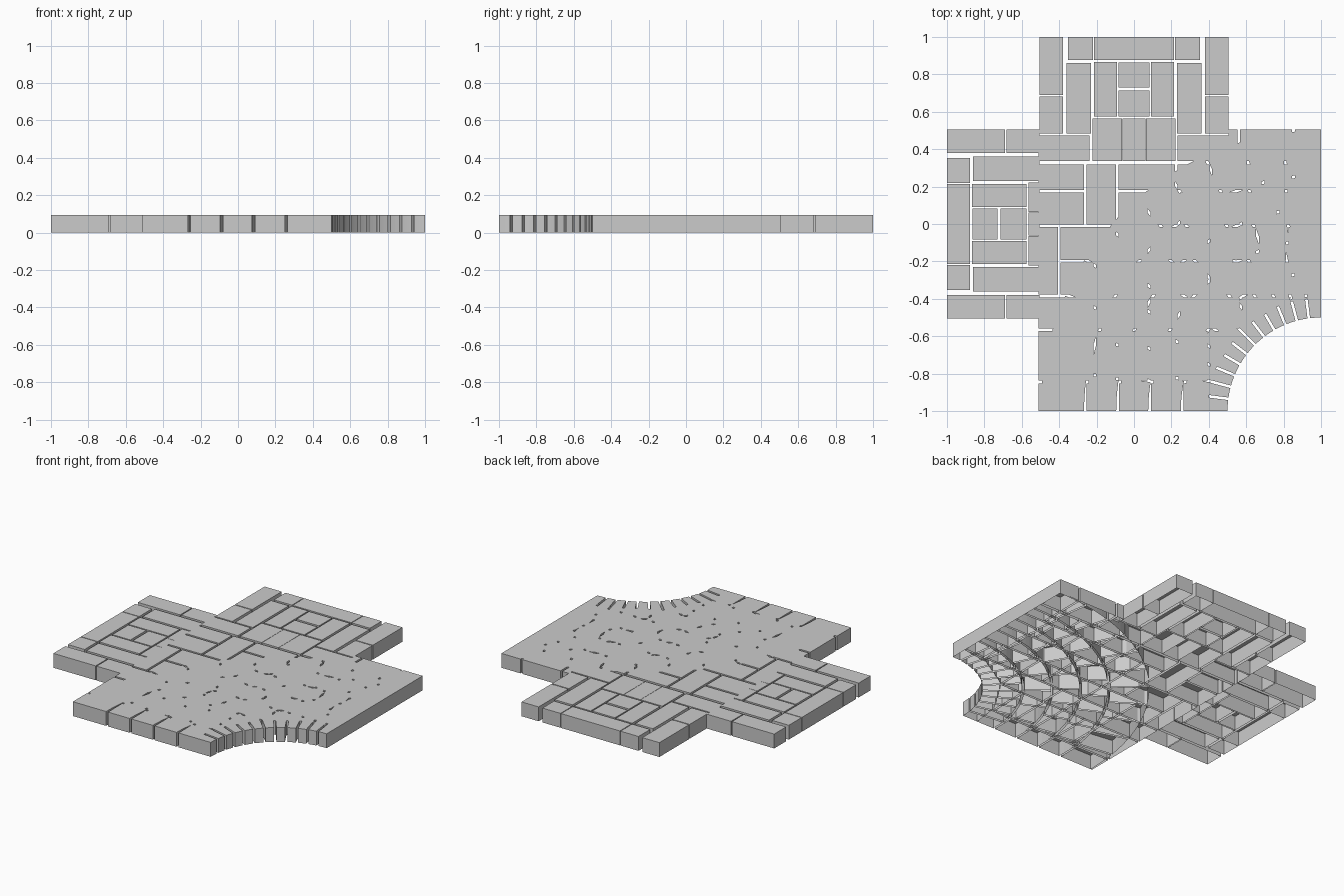
import bpy
import bmesh
import math

HEIGHT = 0.095
GAP = 0.007             # half of a joint between stones
CENTRE = (1, -1)        # centre of the round cutout
INNER, OUTER = 0.5, 1.5

cube = bpy.data.objects.get("Cube")
if cube:
    bpy.data.objects.remove(cube, do_unlink=True)

stone = bpy.data.materials.new("grey_stone")
stone.use_nodes = True
stone.diffuse_color = (0.6, 0.6, 0.6, 1)
stone.node_tree.nodes["Principled BSDF"].inputs["Base Color"].default_value = stone.diffuse_color


def hollow_stone(bm, outline):
    """Add a stone shell, open underneath, from a counter-clockwise outline."""
    top = [bm.verts.new((x, y, HEIGHT)) for x, y in outline]
    low = [bm.verts.new((x, y, 0)) for x, y in outline]
    bm.faces.new(top)
    for i in range(len(top)):
        j = (i + 1) % len(top)
        bm.faces.new((low[i], low[j], top[j], top[i]))


def rectangle(x0, y0, x1, y1):
    return [(x0, y0), (x1, y0), (x1, y1), (x0, y1)]


def finish(bm, name):
    bmesh.ops.dissolve_degenerate(bm, dist=0.0005, edges=bm.edges[:])
    mesh = bpy.data.meshes.new(name)
    bm.to_mesh(mesh)
    bm.free()
    mesh.materials.append(stone)
    bpy.context.collection.objects.link(bpy.data.objects.new(name, mesh))


def build_arm(name, turned, side_end, tongue_end):
    """Path arm, symmetric about its axis; the west arm is the north one turned."""
    sides = [
        (0.38, 0.69, 0.505, 1), (0.38, side_end, 0.505, 0.683),
        (0.22, 0.878, 0.352, 1), (0.23, side_end, 0.36, 0.86),
        (0.092, 0.575, 0.213, 0.867), (0.063, tongue_end, 0.222, 0.565),
    ]
    middle = [
        (-0.215, 0.878, 0.215, 1), (-0.083, 0.73, 0.083, 0.863),
        (-0.083, 0.575, 0.083, 0.713), (-0.061, tongue_end, 0.061, 0.565),
    ]
    mirrored = [(-x1, y0, -x0, y1) for x0, y0, x1, y1 in sides]
    bm = bmesh.new()
    for rect in sides + mirrored + middle:
        outline = rectangle(*rect)
        if turned:
            outline = [(-y, x) for x, y in outline]
        hollow_stone(bm, outline)
    finish(bm, name)


def push_out(point):
    """Keep straight stones clear of the round edge."""
    dx, dy = point[0] - CENTRE[0], point[1] - CENTRE[1]
    scale = max(1, 0.61 / max(math.hypot(dx, dy), 0.001))
    return CENTRE[0] + dx * scale, CENTRE[1] + dy * scale


def build_row(bm, y0, y1, splits):
    """Row of straight stones divided at the given positions."""
    low = y0 if y0 == -1 else y0 + GAP
    high = y1 if y1 > 0.5 else y1 - GAP
    for a, b in zip(splits, splits[1:]):
        left = a if a < -0.5 else a + GAP
        right = b if b == 1 else b - GAP
        outline = rectangle(left, low, right, high)
        if any(math.dist(p, CENTRE) > 0.61 for p in outline):
            hollow_stone(bm, [push_out(p) for p in outline])


# Arms of the path
build_arm("north_arm_stones", False, 0.483, 0.337)
build_arm("west_arm_stones", True, 0.505, 0.505)

# Straight stones of the square
bm = bmesh.new()
build_row(bm, 0.33, 0.48, (-0.51, -0.23))
build_row(bm, 0.33, 0.48, (0.225, 0.56))
build_row(bm, 0.45, 0.505, (0.498, 0.56))
build_row(bm, 0.33, 0.505, (0.56, 0.853, 1))
build_row(bm, 0.175, 0.325, (-0.51, -0.26))
build_row(bm, -0.01, 0.175, (-0.51, -0.26))
build_row(bm, -0.01, 0.325, (-0.26, -0.09))
build_row(bm, 0.175, 0.325, (-0.09, 0.225, 0.41, 0.69, 0.853, 1))
build_row(bm, -0.01, 0.175, (-0.09, 0.08, 0.24, 0.57, 0.77, 1))
build_row(bm, -0.385, -0.01, (-0.51, -0.4))
build_row(bm, -0.2, -0.01, (-0.4, -0.09, 0.08, 0.4, 0.66, 0.82, 1))
build_row(bm, -0.385, -0.2, (-0.4, -0.21, 0.08, 0.4, 0.57, 0.85, 1))
build_row(bm, -0.565, -0.385, (-0.51, -0.21, 0.08, 0.24, 0.57, 0.85, 1))
build_row(bm, -0.845, -0.565, (-0.51, -0.21, -0.09, 0.08, 0.23, 0.4, 0.57))
build_row(bm, -1, -0.845, (-0.51, -0.26, -0.088, 0.083, 0.257, 0.45))
finish(bm, "square_stones")

# Curved stones in rings around the cutout
rings = [INNER, 0.743, 0.917, 1.088, 1.26, OUTER]
counts = [12, 7, 9, 10, 11]
STEPS = 4
bm = bmesh.new()
for r0, r1, count in zip(rings, rings[1:], counts):
    inner = r0 if r0 == INNER else r0 + GAP
    outer = r1 if r1 == OUTER else r1 - GAP
    for k in range(count):
        first = math.pi / 2 * (1 + k / count)
        last = math.pi / 2 * (1 + (k + 1) / count)

        def arc(radius):
            a = first + (GAP / radius if k > 0 else 0)
            b = last - (GAP / radius if k < count - 1 else 0)
            angles = [a + (b - a) * s / STEPS for s in range(STEPS + 1)]
            return [(CENTRE[0] + radius * math.cos(t), CENTRE[1] + radius * math.sin(t)) for t in angles]

        hollow_stone(bm, arc(outer) + arc(inner)[::-1])
finish(bm, "curved_stones")
